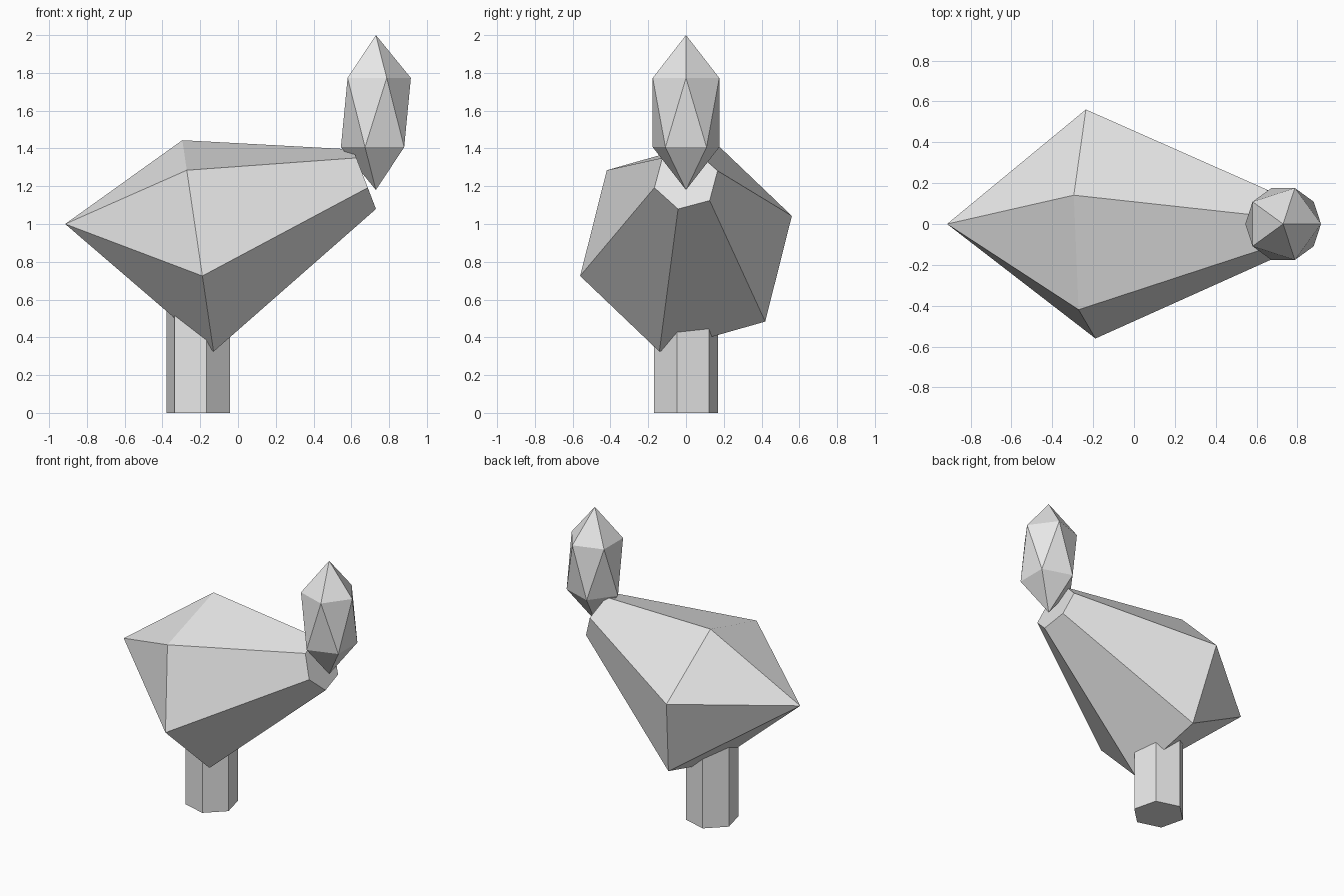
import bpy, bmesh
from math import sin, cos, pi, radians
from mathutils import Matrix, Vector

if "Cube" in bpy.data.objects:
    bpy.data.objects.remove(bpy.data.objects["Cube"])

grey = bpy.data.materials.new("pale_grey")
grey.use_nodes = True
grey.diffuse_color = (0.8, 0.8, 0.8, 1)
grey.node_tree.nodes["Principled BSDF"].inputs["Base Color"].default_value = (0.8, 0.8, 0.8, 1)

TWIST = radians(14)


def finish(name, bm):
    bmesh.ops.recalc_face_normals(bm, faces=bm.faces)
    mesh = bpy.data.meshes.new(name)
    bm.to_mesh(mesh)
    bm.free()
    mesh.materials.append(grey)
    bpy.context.collection.objects.link(bpy.data.objects.new(name, mesh))


def hexagon(bm, centre, radius, tilt):
    """Six-sided ring facing +x, leaned back by tilt."""
    turn = Matrix.Rotation(-tilt, 3, 'Y')
    angles = [TWIST + i * pi / 3 for i in range(6)]
    return [bm.verts.new(Vector(centre) + turn @ Vector((0, radius * sin(a), radius * cos(a))))
            for a in angles]


# Body: pointed at one end, widest in the middle, blunt at the other end
bm = bmesh.new()
point = bm.verts.new((-0.915, 0, 1.0))
wide = hexagon(bm, (-0.212, 0, 0.884), 0.583, radians(8.4))
blunt = hexagon(bm, (0.67, 0, 1.237), 0.174, radians(21))
for i in range(6):
    j = (i + 1) % 6
    bm.faces.new((point, wide[i], wide[j]))
    bm.faces.new((wide[i], blunt[i], blunt[j], wide[j]))
bm.faces.new(blunt)
finish("body", bm)

# Head: stretched twenty-sided ball on the blunt end
bm = bmesh.new()
bmesh.ops.create_icosphere(bm, subdivisions=1, radius=1, matrix=Matrix.Translation(
    (0.73, 0, 1.59)) @ Matrix.Diagonal((0.207, 0.207, 0.41, 1)))
finish("head", bm)

# Leg: six-sided post running up into the body
bm = bmesh.new()
bmesh.ops.create_cone(bm, cap_ends=True, segments=6, radius1=0.174, radius2=0.174, depth=0.75,
                      matrix=Matrix.Translation((-0.21, 0, 0.375)) @ Matrix.Rotation(TWIST, 4, 'Z'))
finish("leg", bm)
